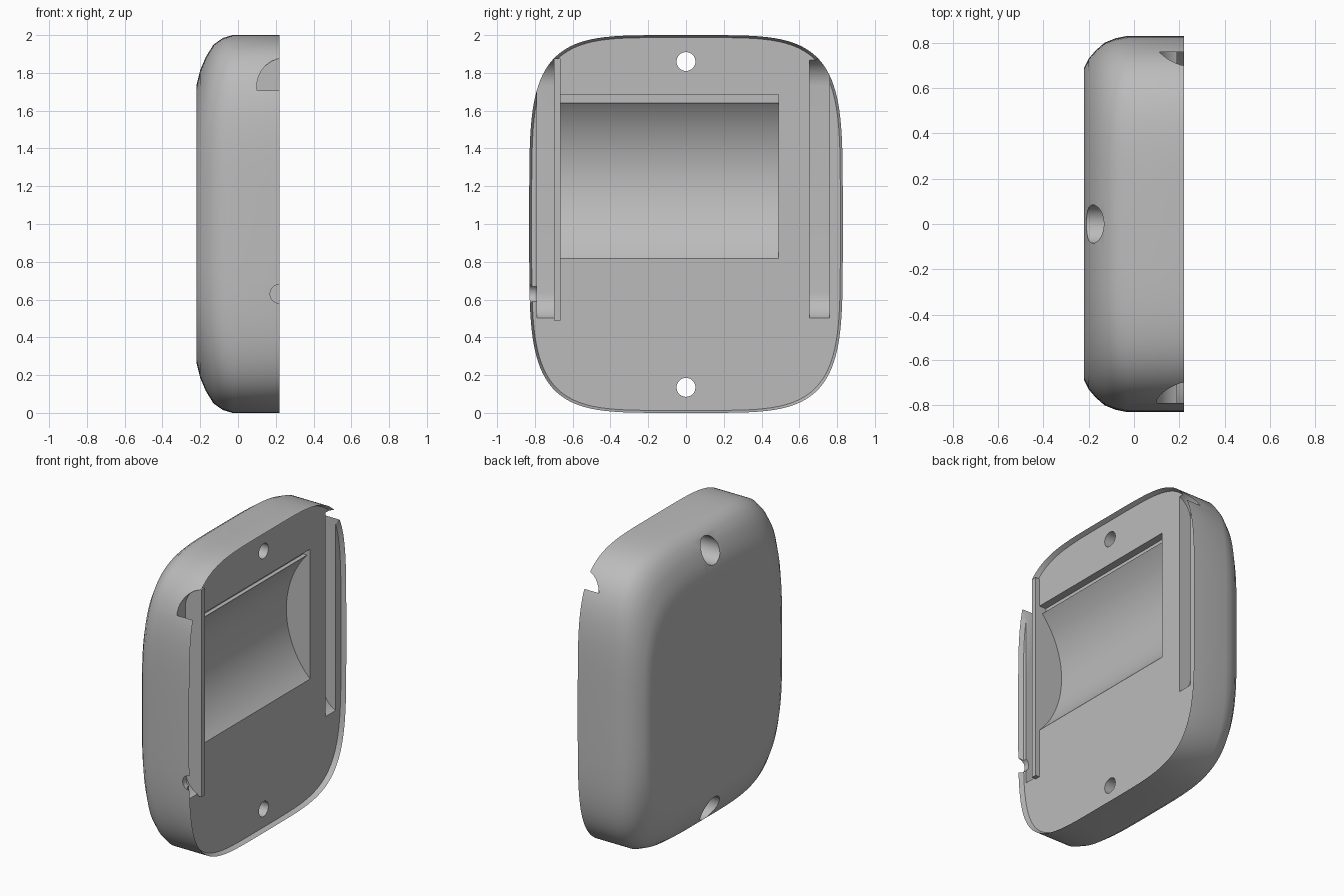
import bpy, bmesh, math
from mathutils import Matrix

if "Cube" in bpy.data.objects:
    bpy.data.objects.remove(bpy.data.objects["Cube"])

grey = bpy.data.materials.new("plain grey")
grey.use_nodes = True
grey.diffuse_color = (0.5, 0.5, 0.5, 1)
grey.node_tree.nodes["Principled BSDF"].inputs["Base Color"].default_value = grey.diffuse_color


def make(name, bm):
    bmesh.ops.recalc_face_normals(bm, faces=bm.faces)
    mesh = bpy.data.meshes.new(name)
    bm.to_mesh(mesh)
    bm.free()
    mesh.materials.append(grey)
    ob = bpy.data.objects.new(name, mesh)
    bpy.context.collection.objects.link(ob)
    return ob


def loft(rings):
    """Skin closed rings of points and cap both ends."""
    bm = bmesh.new()
    loops = [[bm.verts.new(p) for p in ring] for ring in rings]
    n = len(loops[0])
    for a, b in zip(loops, loops[1:]):
        for i in range(n):
            j = (i + 1) % n
            bm.faces.new((a[i], a[j], b[j], b[i]))
    bm.faces.new(loops[0])
    bm.faces.new(loops[-1])
    return bm


def rounded(x, hy, hz, power, n=128):
    """Superellipse outline in the YZ plane."""
    pts = []
    for i in range(n):
        t = 2 * math.pi * (i + 0.5) / n
        c, s = math.cos(t), math.sin(t)
        pts.append((x, hy * math.copysign(abs(c) ** (2 / power), c),
                    1 + hz * math.copysign(abs(s) ** (2 / power), s)))
    return pts


def prism_y(profile, y0, y1):
    """Extrude an XZ profile along Y."""
    return loft([[(x, y, z) for x, z in profile] for y in (y0, y1)])


def circle(cx, cz, r, n):
    return [(cx + r * math.cos(2 * math.pi * i / n),
             cz + r * math.sin(2 * math.pi * i / n)) for i in range(n)]


def box(x0, x1, z0, z1):
    return [(x0, z0), (x1, z0), (x1, z1), (x0, z1)]


def cylinder_x(x0, x1, z, r, n=48):
    return loft([[(x, a, b) for a, b in circle(0, z, r, n)] for x in (x0, x1)])


# Shell: domed back, straight sides, sloped lip around the recessed inner face
shell = make("cover_shell", loft([rounded(*r) for r in (
    (-0.22, 0.66, 0.70, 3.7),
    (-0.22, 0.69, 0.735, 3.7),
    (-0.20, 0.73, 0.815, 3.8),
    (-0.17, 0.765, 0.885, 4.0),
    (-0.13, 0.80, 0.95, 4.2),
    (-0.08, 0.82, 0.985, 4.4),
    (-0.03, 0.83, 1.0, 4.6),
    (0.22, 0.83, 1.0, 4.6),
    (0.19, 0.817, 0.987, 4.6))]))

# Side slot profile with curved ends
quarter = [i * math.pi / 20 for i in range(-2, 11)]
top_arc = [(0.25 - 0.15 * math.cos(a), 1.73 + 0.15 * math.sin(a)) for a in quarter[2:]]
slot = ([(0.4, 0.49)] + [(x, 2.37 - z) for x, z in reversed(top_arc)]
        + top_arc + [(0.4, 1.88)])

# Cutters: trough, its upper groove, side slots, wall notch, stepped screw holes
cutters = [
    prism_y(circle(0.615, 1.24, 0.6, 160), -0.665, 0.49),
    prism_y(box(0.14, 0.4, 1.64, 1.685), -0.665, 0.49),
    prism_y(slot, -0.79, -0.70),
    prism_y(slot, 0.655, 0.76),
    prism_y(circle(0.22, 0.63, 0.05, 32), -0.95, -0.75),
]
for z in (0.135, 1.86):
    cutters += [cylinder_x(-0.4, 0.4, z, 0.05), cylinder_x(-0.5, 0.0, z, 0.085)]

bpy.context.view_layer.objects.active = shell
for bm in cutters:
    cutter = make("cutter", bm)
    cutter.hide_render = True
    mod = shell.modifiers.new("cut", 'BOOLEAN')
    mod.operation = 'DIFFERENCE'
    mod.solver = 'EXACT'
    mod.object = cutter
    bpy.ops.object.modifier_apply(modifier=mod.name)
    bpy.data.objects.remove(cutter)

# Thin fin between the slot and the trough
make("slot_fin", prism_y(box(0.18, 0.22, 0.49, 1.875), -0.70, -0.665))

bpy.ops.object.select_all(action='DESELECT')
shell.select_set(True)
bpy.context.view_layer.objects.active = shell
bpy.ops.object.shade_smooth_by_angle(angle=math.radians(30))
